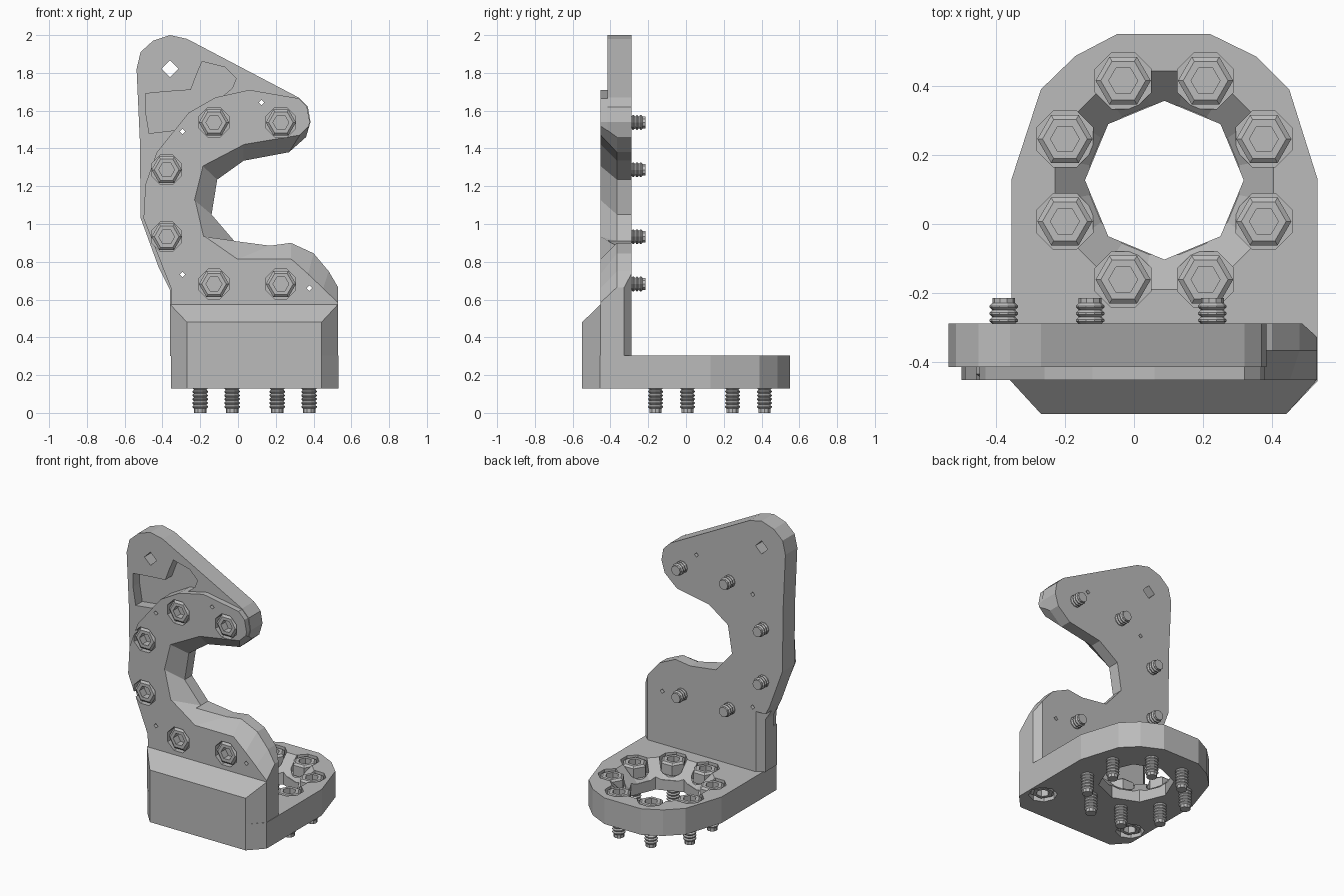
import bpy, bmesh
from math import pi, cos, sin, radians
from mathutils import Matrix, Vector

cube = bpy.data.objects.get("Cube")
if cube:
    bpy.data.objects.remove(cube, do_unlink=True)

grey = bpy.data.materials.new("plain grey")
grey.use_nodes = True
grey.diffuse_color = (0.5, 0.5, 0.5, 1)
grey.node_tree.nodes["Principled BSDF"].inputs["Base Color"].default_value = grey.diffuse_color


def make(name, bm):
    """Turn a bmesh into a grey object."""
    bmesh.ops.recalc_face_normals(bm, faces=bm.faces)
    mesh = bpy.data.meshes.new(name)
    bm.to_mesh(mesh)
    bm.free()
    mesh.materials.append(grey)
    obj = bpy.data.objects.new(name, mesh)
    bpy.context.collection.objects.link(obj)
    return obj


def loft(name, first, second):
    """Solid between two outlines with the same number of points."""
    bm = bmesh.new()
    a = [bm.verts.new(p) for p in first]
    b = [bm.verts.new(p) for p in second]
    bm.faces.new(a)
    bm.faces.new(b)
    for i in range(len(a)):
        j = (i + 1) % len(a)
        bm.faces.new((a[i], a[j], b[j], b[i]))
    return make(name, bm)


def upright(name, pts, front, back):
    return loft(name, [(x, front, z) for x, z in pts], [(x, back, z) for x, z in pts])


def flat(name, pts, low, high):
    return loft(name, [(x, y, low) for x, y in pts], [(x, y, high) for x, y in pts])


def ngon(cx, cy, r, n, turn=0.0):
    return [(cx + r * cos(2 * pi * i / n + turn), cy + r * sin(2 * pi * i / n + turn))
            for i in range(n)]


def combine(obj, other, operation="DIFFERENCE"):
    """Apply a boolean and discard the second solid."""
    mod = obj.modifiers.new("cut", "BOOLEAN")
    mod.operation, mod.solver, mod.object = operation, "EXACT", other
    bpy.context.view_layer.update()
    graph = bpy.context.evaluated_depsgraph_get()
    mesh = bpy.data.meshes.new_from_object(obj.evaluated_get(graph))
    obj.modifiers.clear()
    obj.data = mesh
    bpy.data.objects.remove(other, do_unlink=True)


def lathe(bm, profile, sides):
    verts = [bm.verts.new((r, 0, z)) for r, z in profile]
    edges = [bm.edges.new(pair) for pair in zip(verts, verts[1:])]
    bmesh.ops.spin(bm, geom=verts + edges, axis=(0, 0, 1), cent=(0, 0, 0),
                   angle=2 * pi, steps=sides, use_merge=True)


def bolt(name, place, turn, length):
    """Socket-head bolt, head top at the origin, shaft pointing down."""
    bm = bmesh.new()
    lathe(bm, [(0, -.05), (.042, -.05), (.042, 0), (.065, 0), (.08, -.012),
               (.08, -.08), (0, -.08)], 6)
    thread, z = [(0, -.07), (.034, -.07)], -.08
    while z > -length + .02:
        thread += [(.041, z - .005), (.041, z - .01), (.033, z - .018)]
        z -= .02
    lathe(bm, thread + [(.033, -length), (0, -length)], 10)
    bmesh.ops.remove_doubles(bm, verts=bm.verts, dist=.0002)
    obj = make(name, bm)
    obj.matrix_world = Matrix.Translation(place) @ Matrix.Rotation(turn, 4, "X")


# Horizontal base plate with countersunk ring hole
base = flat("base_plate", [
    (-.355, .13), (-.27, .39), (-.17, .487), (-.05, .55), (.222, .55), (.355, .485),
    (.45, .39), (.532, .13), (.532, -.455), (.442, -.55), (-.27, -.55), (-.355, -.455)],
    .13, .305)
cx, cy = .088, .127
combine(base, flat("hole", ngon(cx, cy, .23, 8), .1, .4))
combine(base, loft("cone", [(x, y, .2) for x, y in ngon(cx, cy, .22, 16, pi / 16)],
                   [(x, y, .31) for x, y in ngon(cx, cy, .328, 16, pi / 16)]))
for i, (x, y) in enumerate(ngon(cx, cy, .312, 8, pi / 8)):
    combine(base, flat("bore", ngon(x, y, .088, 8, pi / 8), .215, .4))
    bolt(f"base_bolt_{i}", (x, y, .3), 0, .3)

# Underside bolts beneath the front block
for side in (-1, 1):
    x, y = cx + side * .346, -.346
    combine(base, flat("bore", ngon(x, y, .088, 8), .1, .22))
    bolt(f"underside_bolt_{side + 1}", (x, y, .14), pi, .15)

# Upright plate: hooked outline shared by the tall plate and the raised ring
inner = [(.36, 1.46), (.27, 1.38), (.03, 1.335), (-.11, 1.235), (-.14, 1.05), (-.02, .91),
         (.17, .885), (.28, .9), (.4, .845), (.48, .75), (.53, .665)]
tall = [(-.36, .45), (-.36, .65), (-.42, .77), (-.515, 1.03), (-.52, 1.45), (-.537, 1.82),
        (-.516, 1.91), (-.45, 1.97), (-.36, 2), (-.27, 1.98), (.32, 1.67), (.37, 1.62),
        (.384, 1.54)]
ring = [(-.35, .45), (-.355, .66), (-.5, 1.03), (-.49, 1.21), (-.43, 1.38), (-.26, 1.59),
        (-.12, 1.67), (.06, 1.71), (.32, 1.665), (.365, 1.62), (.38, 1.54)]
foot = [(.53, .45)]
plate = upright("upright_plate", tall + inner + foot, -.415, -.288)

# Shallow pocket in the top corner
combine(plate, upright("pocket", [
    (-.49, 1.69), (-.39, 1.7), (-.25, 1.71), (-.22, 1.79), (-.19, 1.86), (-.07, 1.83),
    (-.01, 1.77), (-.03, 1.72), (-.1, 1.66), (-.3, 1.5), (-.47, 1.48), (-.49, 1.6)],
    -.5, -.345))
combine(plate, upright("ring", ring + inner + foot, -.452, -.335), "UNION")

# Bevelled front block at the foot
bm = bmesh.new()
for x, inset in ((-.36, -.27), (.53, .442)):
    for z in (.3, .575):
        for y in (-.288, -.452):
            bm.verts.new((x, y, z))
    for z in (.3, .48):
        bm.verts.new((inset, -.55, z))
bmesh.ops.convex_hull(bm, input=bm.verts)
combine(plate, make("block", bm), "UNION")

# Bevel around the hooked opening
outer = [(.385, 1.53), (.33, 1.475), (.03, 1.425), (-.19, 1.31), (-.235, 1.13), (-.19, .935),
         (-.01, .81), (.28, .81), (.37, .73), (.45, .655), (.53, .58)]


def close(pts, y):
    return [(x, y, z) for x, z in pts + [(.8, pts[-1][1]), (.8, pts[0][1])]]


combine(plate, loft("bevel", close(outer, -.456), close(inner, -.366)))

# Chamfers on the two rear vertical corners
for side, top in ((1, 1.0), (-1, .71)):
    corner = [(.357, -.247), (.582, -.452), (.7, -.2)]
    combine(plate, flat("corner", [(.085 + side * x, y) for x, y in corner], .2, top))

# Hanging hole and small pin holes
for x, z, r in ((-.36, 1.823, .045), (.124, 1.643, .015), (-.294, 1.49, .015),
                (-.294, .733, .015), (.378, .66, .015)):
    combine(plate, upright("pin", ngon(x, z, r, 4), -.6, -.2))

# Six bolts around the hooked opening
for i in range(6):
    a = radians(67.5 + 45 * i)
    x, z = .05 + .463 * cos(a), 1.11 + .463 * sin(a)
    combine(plate, upright("bore", ngon(x, z, .085, 8, pi / 8), -.6, -.365))
    bolt(f"upright_bolt_{i}", (x, -.447, z), pi / 2, .233)
